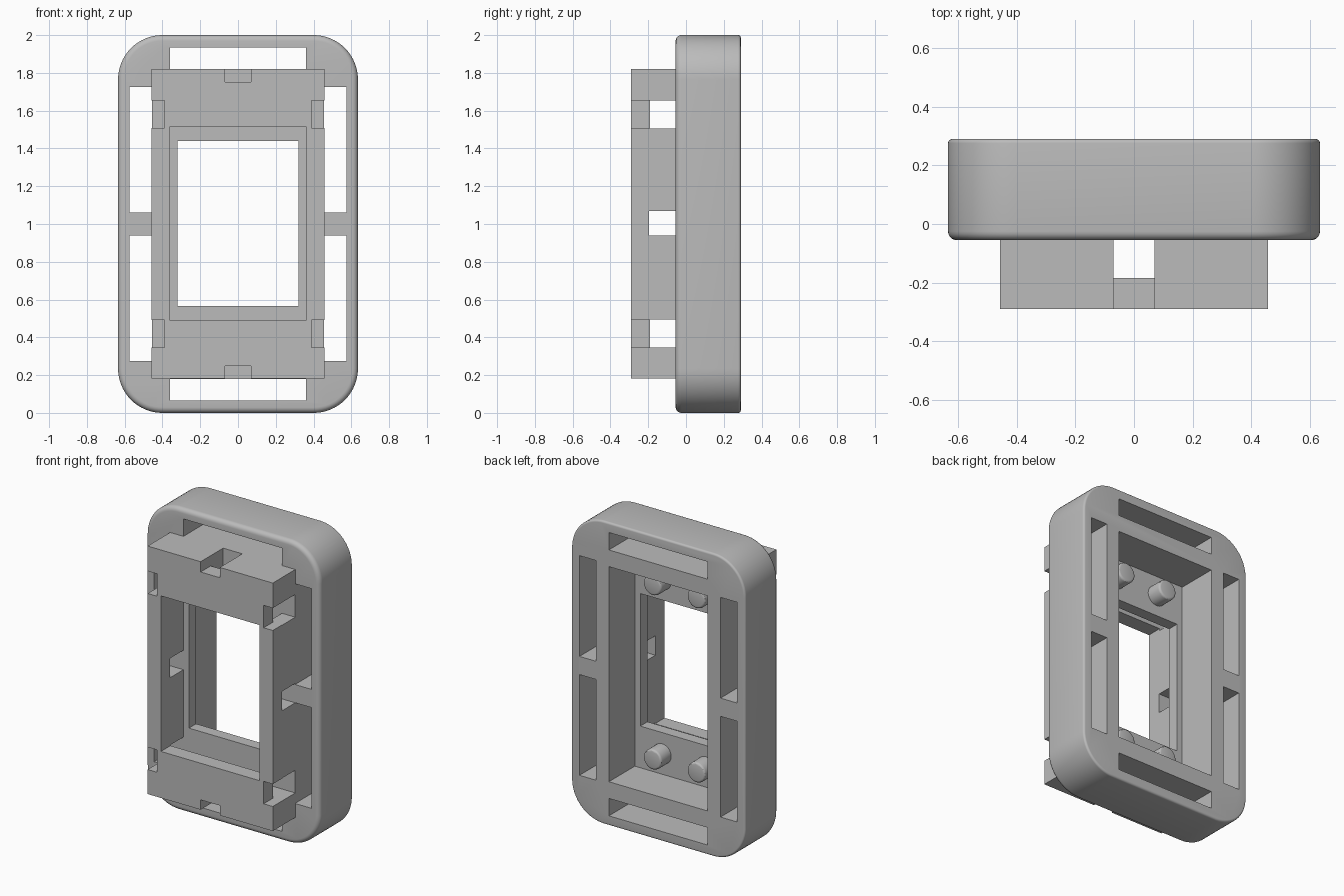
import bpy
import bmesh
from math import pi, cos, sin
from mathutils import Matrix, Vector

if "Cube" in bpy.data.objects:
    bpy.data.objects.remove(bpy.data.objects["Cube"], do_unlink=True)

grey = bpy.data.materials.new("plain_grey")
grey.use_nodes = True
GREY = (0.5, 0.5, 0.5, 1)
grey.diffuse_color = GREY
grey.node_tree.nodes["Principled BSDF"].inputs["Base Color"].default_value = GREY


def make(name, bm):
    mesh = bpy.data.meshes.new(name)
    bmesh.ops.recalc_face_normals(bm, faces=bm.faces)
    bm.to_mesh(mesh)
    bm.free()
    mesh.materials.append(grey)
    obj = bpy.data.objects.new(name, mesh)
    bpy.context.collection.objects.link(obj)
    return obj


def box(name, x, y, z):
    bm = bmesh.new()
    lo, hi = Vector((x[0], y[0], z[0])), Vector((x[1], y[1], z[1]))
    mid, size = (lo + hi) / 2, hi - lo
    bmesh.ops.create_cube(bm, size=1, matrix=Matrix.Translation(mid) @ Matrix.Diagonal((*size, 1)))
    return make(name, bm)


def activate(obj):
    bpy.ops.object.select_all(action="DESELECT")
    obj.select_set(True)
    bpy.context.view_layer.objects.active = obj


def cut(obj, x, y, z):
    cutter = box("cutter", x, y, z)
    cutter.hide_render = True
    mod = obj.modifiers.new("cut", "BOOLEAN")
    mod.operation = "DIFFERENCE"
    mod.solver = "EXACT"
    mod.object = cutter
    activate(obj)
    bpy.ops.object.modifier_apply(modifier=mod.name)
    bpy.data.objects.remove(cutter, do_unlink=True)


def smooth(obj):
    activate(obj)
    bpy.ops.object.shade_smooth_by_angle(angle=pi / 6)


def mirrored(lo, hi, side, centre=0):
    return sorted((centre + side * lo, centre + side * hi))


FRONT, FACE, FLOOR, BACK = -0.29, -0.055, 0.02, 0.29
HALF, RADIUS = 0.635, 0.235
SIDES = (-1, 1)


# Rounded housing: lofted rings, with soft front and back rims
def ring(bm, y, inset):
    r = RADIUS - inset
    cx, cz = HALF - RADIUS, 1 - RADIUS
    verts = []
    for q, (sx, sz) in enumerate(((1, 1), (-1, 1), (-1, -1), (1, -1))):
        for i in range(17):
            a = (q + i / 16) * pi / 2
            verts.append(bm.verts.new((sx * cx + r * cos(a), y, 1 + sz * cz + r * sin(a))))
    return verts


def rim(edge, r, direction):
    steps = [i / 5 * pi / 2 for i in range(6)]
    return [(edge + direction * r * (1 - sin(a)), r * (1 - cos(a))) for a in steps]


bm = bmesh.new()
stations = rim(FACE, 0.03, 1)[::-1] + rim(BACK, 0.014, -1)
rings = [ring(bm, y, inset) for y, inset in stations]
for a, b in zip(rings, rings[1:]):
    for i in range(len(a)):
        j = (i + 1) % len(a)
        bm.faces.new((a[i], a[j], b[j], b[i]))
bm.faces.new(rings[0])
bm.faces.new(rings[-1])
housing = make("housing", bm)

# Slots, rear pocket and window through the housing
through = (-1, 1)
for s in SIDES:
    cut(housing, (-0.36, 0.36), through, mirrored(0.82, 0.935, s, 1))
    for t in SIDES:
        cut(housing, mirrored(0.455, 0.575, s), through, mirrored(0.06, 0.725, t, 1))
cut(housing, (-0.36, 0.36), (FLOOR, 1), (0.29, 1.71))
cut(housing, (-0.32, 0.32), through, (0.565, 1.44))
smooth(housing)

# Front frame with its window, side openings and end channels
frame = box("front_frame", (-0.457, 0.457), (FRONT, FACE), (0.183, 1.82))
cut(frame, (-0.36, 0.36), through, (0.49, 1.517))
cut(frame, through, (-0.195, 1), (0.94, 1.068))
for s in SIDES:
    cut(frame, through, (-0.19, 1), mirrored(0.505, 0.655, s, 1))
    cut(frame, (-0.07, 0.07), (-0.185, 1), mirrored(0.6, 1, s, 1))
    cut(frame, (-0.07, 0.07), through, mirrored(0.752, 1, s, 1))
    for t in SIDES:
        cut(frame, mirrored(0.39, 1, t), through, mirrored(0.507, 0.655, s, 1))

# Four chamfered pegs on the pocket floor
for s in SIDES:
    for t in SIDES:
        bm = bmesh.new()
        bmesh.ops.create_cone(bm, cap_ends=True, segments=32, radius1=0.066, radius2=0.066, depth=0.11)
        tip = [e for e in bm.edges if all(v.co.z > 0 for v in e.verts)]
        bmesh.ops.bevel(bm, geom=tip, offset=0.014, segments=3, profile=0.5, affect="EDGES")
        turn = Matrix.Rotation(-pi / 2, 4, "X")
        place = Matrix.Translation((s * 0.16, FLOOR + 0.05, 1 + t * 0.575))
        bmesh.ops.transform(bm, matrix=place @ turn, verts=bm.verts)
        side = "left" if s > 0 else "right"
        level = "upper" if t > 0 else "lower"
        smooth(make(f"{level}_{side}_peg", bm))
